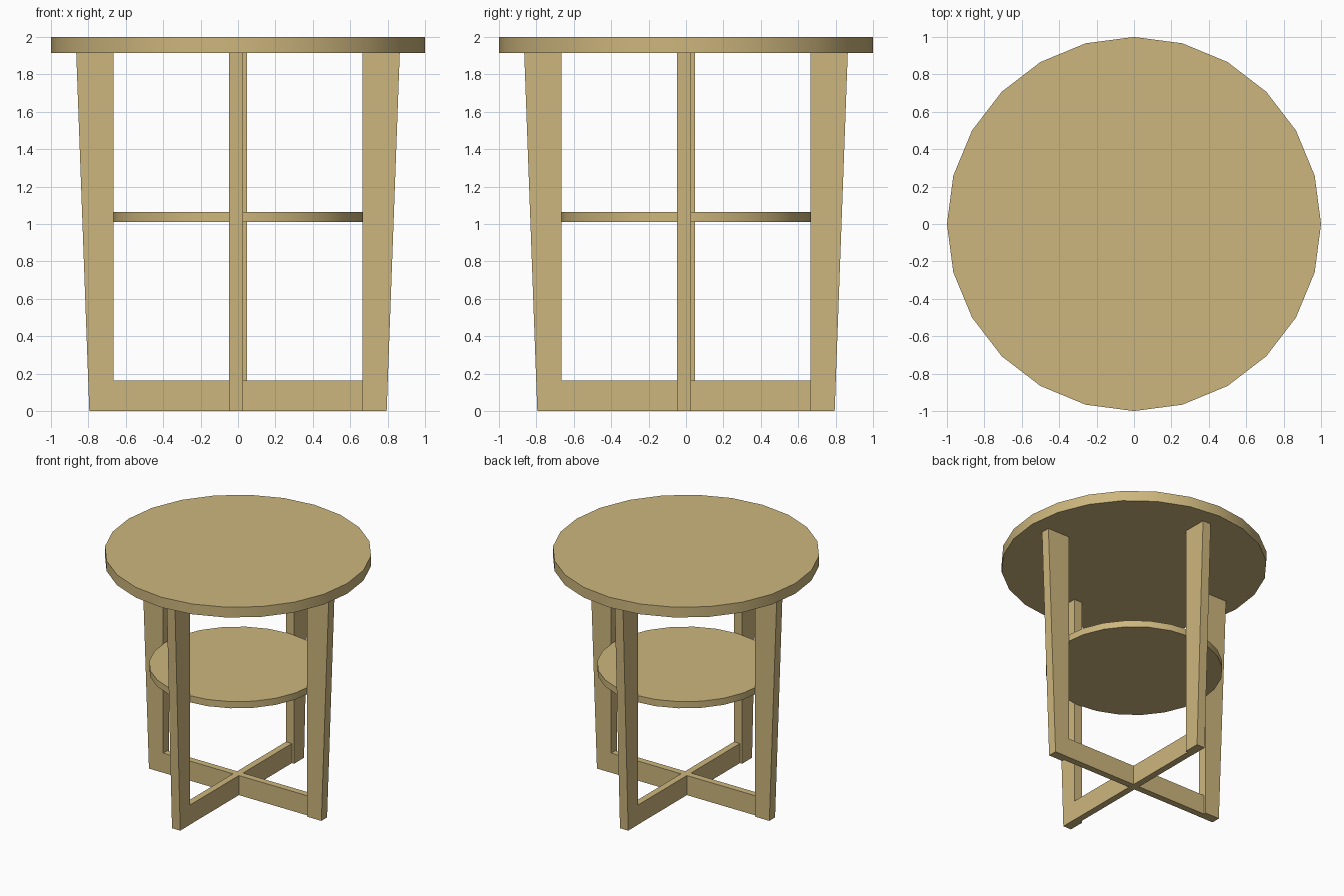
import bpy, bmesh, math
from mathutils import Matrix

if "Cube" in bpy.data.objects:
    bpy.data.objects.remove(bpy.data.objects["Cube"])

wood = bpy.data.materials.new("light wood")
wood.diffuse_color = (0.61, 0.47, 0.205, 1)
wood.use_nodes = True
wood.node_tree.nodes["Principled BSDF"].inputs["Base Color"].default_value = wood.diffuse_color


def add_object(name, bm):
    bmesh.ops.recalc_face_normals(bm, faces=bm.faces)
    mesh = bpy.data.meshes.new(name)
    bm.to_mesh(mesh)
    bm.free()
    mesh.materials.append(wood)
    obj = bpy.data.objects.new(name, mesh)
    bpy.context.collection.objects.link(obj)
    return obj


def disc(name, radius, z0, z1, sides=24):
    bm = bmesh.new()
    ring = [bm.verts.new((radius * math.cos(2 * math.pi * i / sides),
                          radius * math.sin(2 * math.pi * i / sides), z0))
            for i in range(sides)]
    face = bm.faces.new(ring)
    ext = bmesh.ops.extrude_face_region(bm, geom=[face], use_keep_orig=True)
    for v in ext["geom"]:
        if isinstance(v, bmesh.types.BMVert):
            v.co.z = z1
    obj = add_object(name, bm)
    # smooth rim, flat faces
    bpy.ops.object.select_all(action='DESELECT')
    obj.select_set(True)
    bpy.context.view_layer.objects.active = obj
    bpy.ops.object.shade_smooth_by_angle(angle=math.radians(30))
    return obj


def prism(name, profile, y0, y1, angle):
    """Extrude an x-z profile along y, then turn it about z."""
    bm = bmesh.new()
    a = [bm.verts.new((x, y0, z)) for x, z in profile]
    b = [bm.verts.new((x, y1, z)) for x, z in profile]
    bm.faces.new(a)
    bm.faces.new(b)
    n = len(profile)
    for i in range(n):
        j = (i + 1) % n
        bm.faces.new((a[i], a[j], b[j], b[i]))
    bm.transform(Matrix.Rotation(angle, 4, 'Z'))
    return add_object(name, bm)


# round top and lower shelf
disc("table_top", 1.0, 1.915, 2.0)
disc("shelf", 0.667, 1.01, 1.065)

# four tapered legs, each slightly offset in a pinwheel
leg = [(0.665, 0), (0.795, 0), (0.865, 1.915), (0.665, 1.915)]
for i, side in enumerate(("right", "back", "left", "front")):
    prism(side + "_leg", leg, -0.047, 0.028, i * math.pi / 2)

# crossed foot rails
rail = [(-0.665, 0), (0.665, 0), (0.665, 0.162), (-0.665, 0.162)]
for i, name in enumerate(("side_to_side_rail", "front_to_back_rail")):
    prism(name, rail, -0.027, 0.027, i * math.pi / 2)
